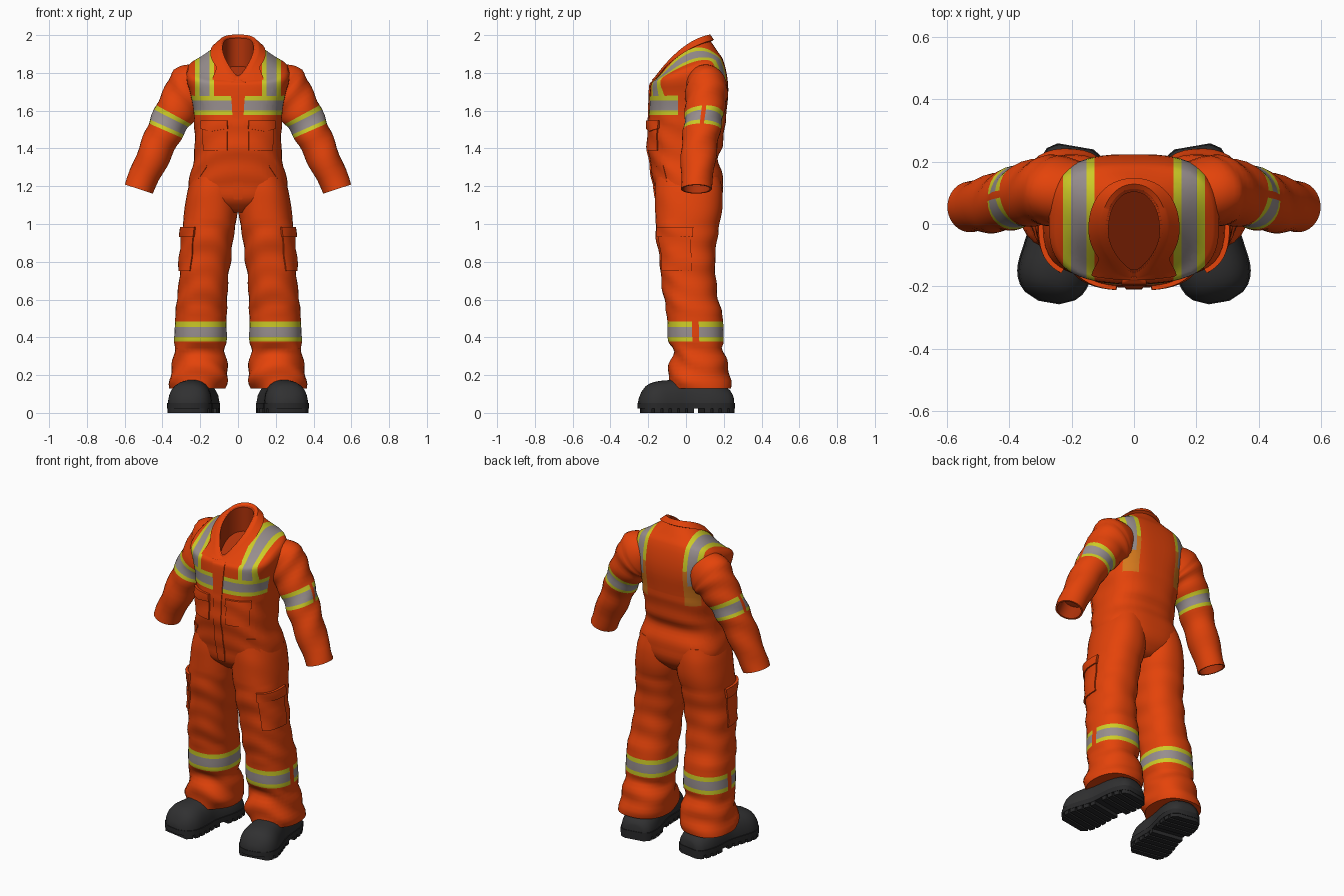
import bpy, bmesh, math
from math import sin, cos, pi, radians
from mathutils import Vector

if "Cube" in bpy.data.objects:
    bpy.data.objects.remove(bpy.data.objects["Cube"])

# Flat colours
ORANGE, YELLOW, SILVER, MUSTARD, LINING, BOOT, SOLE = range(7)
COLOURS = [("orange_fabric", (0.78, 0.056, 0.003)), ("yellow_trim", (0.61, 0.60, 0.02)),
           ("silver_tape", (0.31, 0.27, 0.27)), ("mustard_trim", (0.66, 0.19, 0.012)),
           ("dark_lining", (0.43, 0.032, 0.003)), ("boot_charcoal", (0.030, 0.030, 0.031)),
           ("sole_black", (0.022, 0.022, 0.023))]
MATS = []
for label, rgb in COLOURS:
    m = bpy.data.materials.new(label)
    m.use_nodes = True
    m.diffuse_color = (*rgb, 1)
    bsdf = m.node_tree.nodes["Principled BSDF"]
    bsdf.inputs["Base Color"].default_value = (*rgb, 1)
    bsdf.inputs["Roughness"].default_value = 0.9
    MATS.append(m)


def finish(name, bm):
    bmesh.ops.recalc_face_normals(bm, faces=bm.faces)
    me = bpy.data.meshes.new(name)
    bm.to_mesh(me)
    bm.free()
    ob = bpy.data.objects.new(name, me)
    for m in MATS:
        me.materials.append(m)
    bpy.context.collection.objects.link(ob)
    bpy.ops.object.select_all(action='DESELECT')
    ob.select_set(True)
    bpy.context.view_layer.objects.active = ob
    bpy.ops.object.shade_smooth_by_angle(angle=radians(50))


def sample(tab, k):
    """Smooth interpolation of a table whose first column is the key."""
    k = min(max(k, tab[0][0]), tab[-1][0])
    i = max(j for j in range(len(tab) - 1) if tab[j][0] <= k)
    a, b = tab[i], tab[i + 1]
    p, q = tab[max(i - 1, 0)], tab[min(i + 2, len(tab) - 1)]
    h = b[0] - a[0]
    t = (k - a[0]) / h
    out = []
    for j in range(1, len(a)):
        m0 = (b[j] - p[j]) / (b[0] - p[0]) * h
        m1 = (q[j] - a[j]) / (q[0] - a[0]) * h
        out.append(a[j] * (1 - t) ** 2 * (1 + 2 * t) + b[j] * t * t * (3 - 2 * t)
                   + m0 * t * (1 - t) ** 2 - m1 * t * t * (1 - t))
    return out


def power(v, n):
    return math.copysign(abs(v) ** (2 / n), v)


def loft(rows, paint):
    """Closed skin over rings of points; paint(row, centre) gives the colour."""
    bm = bmesh.new()
    rings = [[bm.verts.new(p) for p in r] for r in rows]
    n = len(rings[0])
    jobs = [(-1, rings[0]), (len(rings) - 1, rings[-1])]
    for i in range(len(rings) - 1):
        for j in range(n):
            k = (j + 1) % n
            jobs.append((i, (rings[i][j], rings[i][k], rings[i + 1][k], rings[i + 1][j])))
    for i, vs in jobs:
        f = bm.faces.new(vs)
        f.material_index = paint(i, f.calc_center_median())
    return bm


def around(n):
    return [2 * pi * (j + 0.5) / n for j in range(n)]


def steps(a, b, n, extra=()):
    return sorted([a + (b - a) * i / n for i in range(n + 1)] + list(extra))


def patch(name, pt, a0, a1, k0, k1, off, s=1, nu=12, nk=5):
    """Raised cloth panel following a surface; angles in degrees from the front."""
    us = [a0 + (a1 - a0) * i / nu for i in range(nu + 1)]
    grid = []
    for i, a in enumerate([us[0]] + us + [us[-1]]):
        lo = k0(a) if callable(k0) else k0
        col = []
        for j in range(-1, nk + 2):
            k = lo + (k1 - lo) * min(max(j, 0), nk) / nk
            edge = i in (0, nu + 2) or j in (-1, nk + 1)
            col.append(pt(radians(-90 + s * a), k, -0.01 if edge else off))
        grid.append(col)
    bm = bmesh.new()
    vs = [[bm.verts.new(p) for p in c] for c in grid]
    for i in range(len(vs) - 1):
        for j in range(len(vs[0]) - 1):
            bm.faces.new((vs[i][j], vs[i + 1][j], vs[i + 1][j + 1], vs[i][j + 1]))
    bmesh.ops.remove_doubles(bm, verts=bm.verts, dist=1e-5)
    bmesh.ops.dissolve_degenerate(bm, dist=1e-5, edges=bm.edges)
    finish(name, bm)


# Torso: height, front y, back y, half width, tilt, side rise, squareness, front taper
NECK = 1.886
TORSO = [(1.06, -.09, .12, .09, 0, 0, 2.2, 0), (1.12, -.152, .178, .225, 0, 0, 2.4, 0),
         (1.19, -.168, .198, .262, 0, 0, 2.5, 0), (1.26, -.18, .192, .252, 0, 0, 2.6, 0),
         (1.35, -.195, .17, .233, 0, 0, 2.6, 0), (1.41, -.202, .192, .229, 0, 0, 2.6, 0),
         (1.60, -.195, .215, .236, 0, 0, 2.8, 0), (1.70, -.192, .224, .255, .02, 0, 3, 0),
         (1.765, -.188, .217, .272, .12, 0, 3, 0), (1.813, -.18, .195, .264, .32, .01, 2.9, 0),
         (1.836, -.174, .168, .215, .45, .014, 2.5, .05),
         (1.862, -.168, .14, .148, .6, .03, 2.2, .2), (NECK, -.157, .113, .092, .78, .045, 2.1, .4)]


def torso_pt(u, k, off=0, dz=0):
    yf, yb, hw, tilt, rise, n, taper = sample(TORSO, k)
    yc, hd = (yf + yb) / 2, (yb - yf) / 2
    v = power(sin(u), n)
    w = 0.003 * sin(k * 45 + 3 * sin(u) + 2 * cos(2 * u)) if 1.2 < k < 1.55 else 0
    y = (hd + off + w) * v
    x = (hw + off + w) * power(cos(u), n) * (1 - taper * max(0, -v) ** 2)
    return Vector((x, yc + y, k + tilt * y + rise * (1 - v * v) + dz))


path = [(k, 0, 0) for k in steps(1.06, 1.813, 37, (1.52, 1.577, 1.601, 1.655, 1.68))]
path += [(k, 0, 0) for k in steps(1.82, NECK, 11)]
path += [(NECK, -0.01, 0), (NECK, -0.01, -0.15)]


def torso_paint(i, c):
    if i >= len(path) - 3:
        return LINING
    if c.y < -0.03 and abs(c.x) > 0.03 and 1.577 < c.z < 1.68:
        return SILVER if 1.601 < c.z < 1.655 else YELLOW
    return ORANGE


bm = loft([[torso_pt(u, *p) for u in around(64)] for p in path], torso_paint)
for x in (0.127, 0.152, 0.182, 0.203, 0.228):
    for s in (1, -1):
        bmesh.ops.bisect_plane(bm, geom=bm.verts[:] + bm.edges[:] + bm.faces[:],
                               plane_co=(s * x, 0, 0), plane_no=(1, 0, 0))
# Shoulder straps run over the shoulders, then narrow and fade lower down the back
for f in bm.faces:
    c = f.calc_center_median()
    low_back = c.y > 0 and c.z < 1.75
    outer, inner = (0.203, 0.182) if low_back else (0.228, 0.203)
    if f.material_index == ORANGE and 0.127 < abs(c.x) < outer and c.z > (1.68 if c.y < 0 else 1.52):
        silver = 0.152 < abs(c.x) < inner and not (low_back and c.z < 1.64)
        f.material_index = SILVER if silver else MUSTARD if low_back else YELLOW
finish("torso", bm)

# Placket, collar and chest pockets
patch("front_placket", torso_pt, -3.2, 3.2, 1.13, 1.85, 0.006, nu=4, nk=36)


def collar_low(a):
    """Lower collar edge: a pointed lapel at the front, a narrow fall behind."""
    return 1.869 - 0.036 * max(0, 1 - abs(a - 31) / 25)


for s, side in ((1, "left"), (-1, "right")):
    patch(f"collar_{side}", torso_pt, 6, 180, collar_low, NECK, 0.015, s, 58)
    patch(f"chest_pocket_{side}", torso_pt, 9, 48, 1.39, 1.51, 0.007, s)
    patch(f"chest_pocket_flap_{side}", torso_pt, 8, 50,
          lambda a: 1.49 + 0.014 * abs(a - 29) / 21, 1.548, 0.013, s)
    patch(f"hip_pocket_welt_{side}", torso_pt, 38, 58,
          lambda a: 1.30 - 0.005 * (a - 38), 1.31, 0.003, s)

# Sleeves: station, centre x y z, ring angle, radius across, radius in depth
ARM = [(0, .17, .10, 1.74, 75, .108, .10), (1, .24, .108, 1.715, 54, .14, .112),
       (2, .295, .105, 1.65, 38, .118, .108), (3, .365, .09, 1.535, 25, .10, .10),
       (4, .43, .07, 1.40, 23, .09, .095), (5, .525, .055, 1.185, 18, .078, .082)]
# Legs: height, inner x, outer x, front y, back y
LEG = [(.13, .075, .355, -.09, .235), (.18, .055, .36, -.10, .242), (.25, .055, .352, -.085, .218),
       (.33, .068, .337, -.068, .198), (.38, .06, .338, -.095, .2), (.5, .06, .333, -.10, .195),
       (.65, .055, .318, -.125, .163), (.8, .04, .305, -.14, .155), (.95, .02, .295, -.16, .168),
       (1.06, .003, .286, -.163, .19), (1.16, 0, .271, -.165, .194), (1.25, 0, .245, -.16, .18)]
# Boots: distance towards the toe, half width, top height
FOOT = [(-.25, .055, .09), (-.235, .085, .12), (-.15, .106, .16), (0, .096, .18),
        (.08, .107, .175), (.16, .115, .166), (.21, .10, .145), (.24, .07, .105), (.253, .03, .07)]

for s, side in ((1, "left"), (-1, "right")):
    def arm_pt(u, k, off=0):
        cx, cy, cz, a, rp, ry = sample(ARM, k)
        w = off + 0.004 * sin(k * 7 + 2 * sin(u) + u) * (k > 1) * (k < 4.9)
        r, a = (rp + w) * cos(u), radians(a)
        return Vector((s * (cx + cos(a) * r), cy + (ry + w) * sin(u), cz + sin(a) * r))

    ks = [(k, 0) for k in steps(0, 5, 30, (2.65, 2.81, 3.18, 3.33))] + [(5, -0.01), (4.6, -0.01)]

    def arm_paint(i, c):
        if i >= len(ks) - 2:
            return LINING
        k = (ks[max(i, 0)][0] + ks[i + 1][0]) / 2
        seam = abs(c.x) > 0.4 and abs(c.y - 0.09) < 0.009
        if seam or not 2.65 < k < 3.33:
            return ORANGE
        return SILVER if 2.81 < k < 3.18 else YELLOW
    finish(f"sleeve_{side}", loft([[arm_pt(u, *k) for u in around(28)] for k in ks], arm_paint))

    def leg_pt(u, k, off=0):
        xi, xo, yf, yb = sample(LEG, k)
        amp = 0.007 if k < 0.36 else 0.003 if 0.52 < k < 1.0 else 0.0005
        fold = sin(k * 47 + 2.5 * sin(u) + 1.5 * cos(2 * u)) + 0.6 * sin(k * 29 - 3 * cos(u))
        w = off + amp * fold
        return Vector((s * ((xi + xo) / 2 + ((xo - xi) / 2 + w) * power(cos(u), 2.3)),
                       (yf + yb) / 2 + ((yb - yf) / 2 + w) * power(sin(u), 2.3), k))

    def leg_paint(i, c):
        seam = abs(c.x) > 0.3 and 0.045 < c.y < 0.07
        if not 0.377 < c.z < 0.483 or seam:
            return ORANGE
        return SILVER if 0.402 < c.z < 0.456 else YELLOW
    zs = steps(0.13, 1.25, 52, (0.377, 0.402, 0.456, 0.483))
    finish(f"trouser_leg_{side}", loft([[leg_pt(u, k) for u in around(36)] for k in zs], leg_paint))
    patch(f"cargo_pocket_{side}", leg_pt, 30, 96, 0.75, 0.95, 0.008)
    patch(f"cargo_pocket_flap_{side}", leg_pt, 28, 98, 0.93, 0.985, 0.015)

    def foot(x, l, z):
        return Vector((s * (0.23 + 0.985 * x + 0.17 * l), -0.985 * l + 0.17 * x, z))

    def boot_ring(l):
        w, top = sample(FOOT, l)
        return [foot(w * power(cos(u), 2.5), l,
                     0.04 + (top - 0.04) * power(sin(u), 2.4) if sin(u) > 0 else 0.04 + 0.01 * sin(u))
                for u in around(24)]
    ls = steps(-.25, .253, 26, (-.245, .247))
    finish(f"boot_upper_{side}", loft([boot_ring(l) for l in ls], lambda i, c: BOOT))

    def sole_block(name, l0, l1, z0, z1, grow, n=2):
        run = steps(l0, l1, n)
        edge = [(sample(FOOT, l)[0] + grow, l) for l in run]
        outline = edge + [(-w, l) for w, l in reversed(edge)]
        finish(name, loft([[foot(w, l, z) for w, l in outline] for z in (z0, z1)], lambda i, c: SOLE))
    sole_block(f"midsole_{side}", -.253, .256, 0.022, 0.052, 0.004, 24)
    for i in range(11):
        if i != 4:
            l = -.25 + i * 0.045
            sole_block(f"tread_lug_{side}_{i + 1}", l, l + 0.033, 0, 0.03, 0.002)
